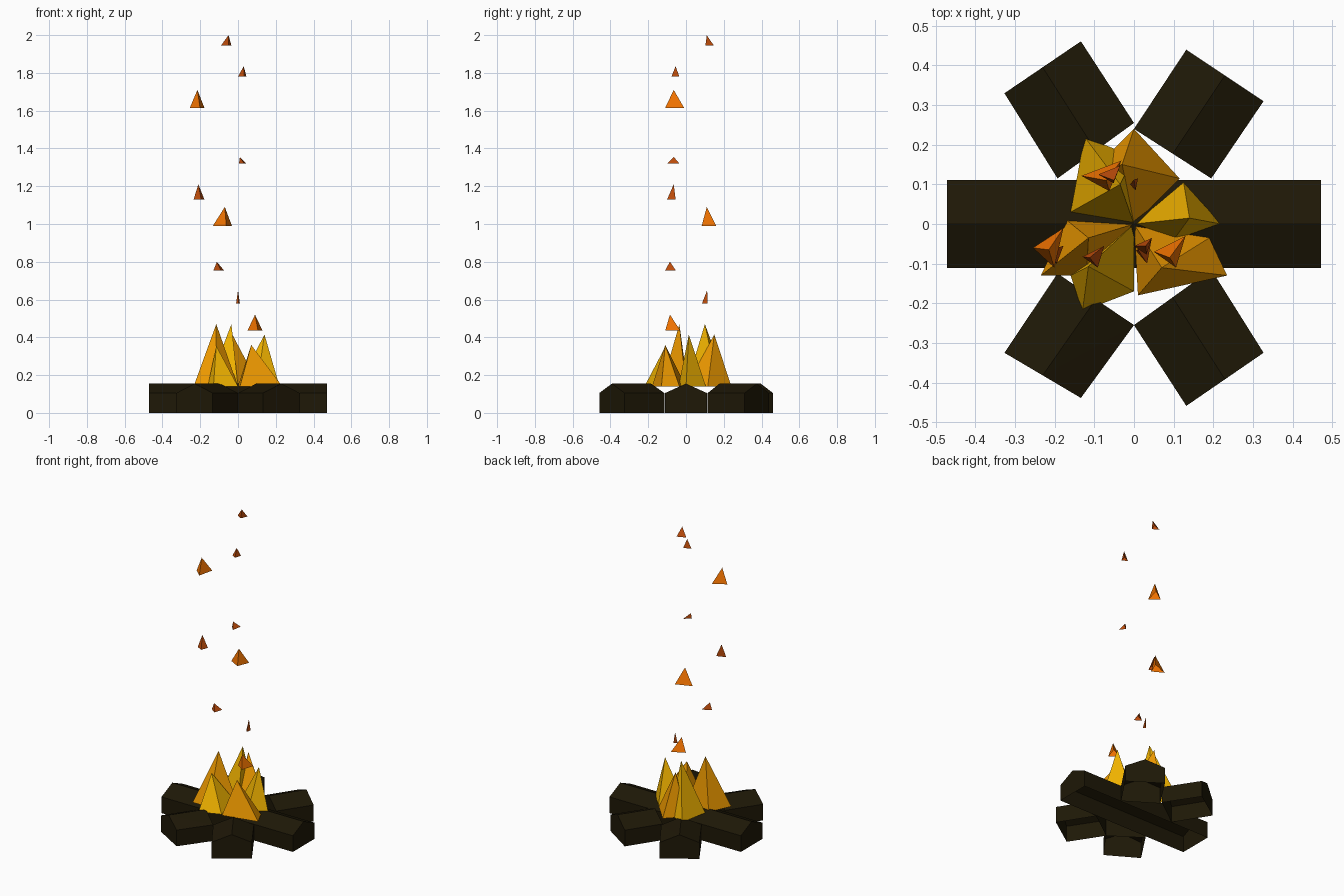
import bpy, bmesh
from mathutils import Vector

if "Cube" in bpy.data.objects:
    bpy.data.objects.remove(bpy.data.objects["Cube"])


def material(name, rgb):
    m = bpy.data.materials.new(name)
    m.diffuse_color = (*rgb, 1)
    m.use_nodes = True
    m.node_tree.nodes["Principled BSDF"].inputs["Base Color"].default_value = m.diffuse_color
    return m


BARK = material("charred_wood", (0.013, 0.009, 0.002))
YELLOW = material("yellow_flame", (0.88, 0.45, 0.0))
ORANGE = material("orange_flame", (0.88, 0.33, 0.0))
BRIGHT = material("bright_ember", (0.88, 0.17, 0.0))
DULL = material("dull_ember", (0.50, 0.07, 0.003))


def shell(name, points, mat):
    """Flat-faced convex shell around a few points, left open underneath."""
    bm = bmesh.new()
    for p in points:
        bm.verts.new(p)
    bmesh.ops.convex_hull(bm, input=bm.verts)
    bmesh.ops.dissolve_limit(bm, angle_limit=0.005, verts=bm.verts, edges=bm.edges)
    bmesh.ops.recalc_face_normals(bm, faces=bm.faces)
    under = [f for f in bm.faces if f.normal.z < -0.99]
    bmesh.ops.delete(bm, geom=under, context='FACES_ONLY')
    me = bpy.data.meshes.new(name)
    bm.to_mesh(me)
    bm.free()
    me.materials.append(mat)
    ob = bpy.data.objects.new(name, me)
    bpy.context.collection.objects.link(ob)
    return ob


def log(name, inner, outer):
    """Ridged log between two ends, each given by its two ground corners."""
    pts = []
    for a, b in (inner, outer):
        a, b = Vector((*a, 0)), Vector((*b, 0))
        for p, z in ((a, 0), (b, 0), (a, 0.105), (b, 0.105), ((a + b) / 2, 0.155)):
            pts.append(p + Vector((0, 0, z)))
    shell(name, pts, BARK)


# Logs: one long log, four short ones meeting it
log("long_log", ((-0.472, -0.111), (-0.472, 0.111)), ((0.472, -0.111), (0.472, 0.111)))
log("log_back_right", ((0, 0.24), (0.195, 0.115)), ((0.132, 0.44), (0.327, 0.31)))
log("log_back_left", ((0, 0.255), (-0.193, 0.115)), ((-0.134, 0.461), (-0.327, 0.33)))
log("log_front_left", ((0, -0.255), (-0.193, -0.125)), ((-0.134, -0.439), (-0.327, -0.325)))
log("log_front_right", ((0, -0.255), (0.195, -0.115)), ((0.132, -0.459), (0.327, -0.325)))

# Flames: tip, then outer base corners; all share the centre
flames = [
    ("back", ORANGE, (-0.03, 0.15, 0.415), [(0.115, 0.115), (0, 0.24), (-0.10, 0.14)]),
    ("right", YELLOW, (0.14, 0.015, 0.415), [(0.10, -0.04), (0.22, 0.0), (0.125, 0.105)]),
    ("front_right", ORANGE, (0.07, -0.11, 0.36), [(0.01, -0.18), (0.235, -0.13), (0.19, -0.035)]),
    ("front", YELLOW, (-0.115, -0.107, 0.355), [(0, -0.17), (-0.13, -0.22), (-0.16, -0.13)]),
    ("left", ORANGE, (-0.115, -0.035, 0.47), [(-0.17, 0.01), (-0.235, -0.13), (-0.12, -0.13)]),
    ("back_left", YELLOW, (-0.035, 0.10, 0.47), [(-0.16, 0.03), (-0.125, 0.22), (0, 0.17)]),
]
for name, mat, tip, base in flames:
    shell("flame_" + name, [tip, (0, 0, 0.14)] + [(x, y, 0.14) for x, y in base], mat)

# Embers: x range, y range, z range, tip x, tip y
embers = [
    (0.05, 0.13, -0.11, -0.03, 0.435, 0.52, 0.09, -0.085, BRIGHT),
    (-0.01, 0.01, 0.085, 0.115, 0.58, 0.65, 0.0, 0.112, DULL),
    (-0.13, -0.075, -0.11, -0.055, 0.755, 0.80, -0.112, -0.085, DULL),
    (-0.133, -0.032, 0.083, 0.16, 0.99, 1.09, -0.07, 0.11, BRIGHT),
    (-0.235, -0.178, -0.10, -0.055, 1.13, 1.21, -0.21, -0.065, DULL),
    (0.005, 0.045, -0.10, -0.035, 1.32, 1.355, 0.01, -0.065, DULL),
    (-0.255, -0.178, -0.11, -0.01, 1.615, 1.71, -0.215, -0.065, BRIGHT),
    (0.0, 0.045, -0.077, -0.035, 1.78, 1.835, 0.03, -0.055, DULL),
    (-0.09, -0.035, 0.103, 0.147, 1.945, 2.0, -0.05, 0.11, DULL),
]
for i, (x0, x1, y0, y1, z0, z1, tx, ty, mat) in enumerate(embers, 1):
    base = [(x0 + u * (x1 - x0), y0 + v * (y1 - y0), z0)
            for u, v in [(0, 0.5), (1, 1), (0.7, 0)]]
    shell(f"ember_{i}", base + [(tx, ty, z1)], mat)
